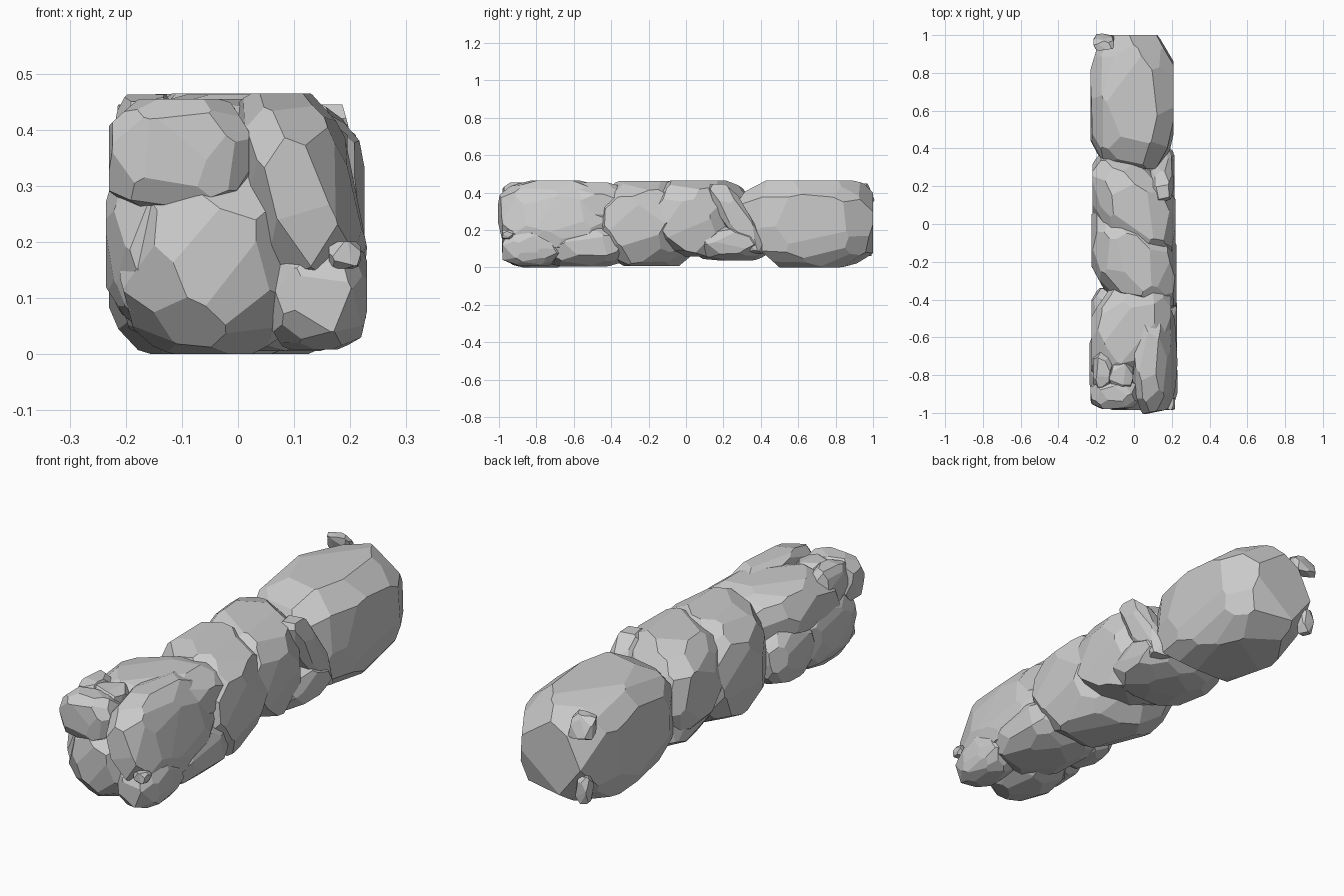
import bpy, bmesh, math, random
from mathutils import Vector

cube = bpy.data.objects.get("Cube")
if cube:
    bpy.data.objects.remove(cube, do_unlink=True)

stone = bpy.data.materials.new("grey_stone")
stone.use_nodes = True
GREY = (0.6, 0.6, 0.6, 1)
stone.diffuse_color = GREY
stone.node_tree.nodes["Principled BSDF"].inputs["Base Color"].default_value = GREY


def rock(name, centre, half, lean=(0, 0, 0), cuts=44, power=2.7, seed=1, chips=()):
    """Chip a block down to a rounded boulder with flat facets.
    lean slides y along x, y along z and x along z, for slanted seams;
    chips are extra (direction, depth) cuts for larger bevels."""
    rng = random.Random(seed)
    bm = bmesh.new()
    bmesh.ops.create_cube(bm, size=2)
    q = power / (power - 1)
    turn = rng.uniform(0, math.tau)
    planes = [(Vector(d).normalized(), depth) for d, depth in chips]
    for i in range(cuts):
        # evenly spread, jittered chip directions
        z = 1 - (2 * i + 1) / cuts
        r = math.sqrt(1 - z * z)
        a = turn + i * math.pi * (3 - math.sqrt(5))
        n = Vector((r * math.cos(a), r * math.sin(a), z))
        n += Vector([rng.uniform(-0.2, 0.2) for _ in range(3)])
        n.normalize()
        planes.append((n, sum(abs(c) ** q for c in n) ** (1 / q)))
    for n, depth in planes:
        cut = bmesh.ops.bisect_plane(
            bm, geom=bm.verts[:] + bm.edges[:] + bm.faces[:],
            plane_co=n * depth, plane_no=n, clear_outer=True)
        rim = [e for e in cut["geom_cut"] if isinstance(e, bmesh.types.BMEdge)]
        if len(rim) > 2:
            bmesh.ops.holes_fill(bm, edges=rim, sides=0)
    for v in bm.verts:
        x, y, z = (c * h for c, h in zip(v.co, half))
        y += lean[0] * x + lean[1] * z
        v.co = Vector((x + lean[2] * z, y, z)) + Vector(centre)
    bmesh.ops.recalc_face_normals(bm, faces=bm.faces[:])
    mesh = bpy.data.meshes.new(name)
    bm.to_mesh(mesh)
    bm.free()
    mesh.materials.append(stone)
    ob = bpy.data.objects.new(name, mesh)
    bpy.context.collection.objects.link(ob)
    return ob


# Back end: one large boulder with two pebbles on its end
rock("back_boulder", (-0.01, 0.645, 0.232), (0.22, 0.355, 0.232), seed=4, power=3.0,
     chips=[((0, -0.81, -0.59), 0.92)])
rock("back_upper_pebble", (-0.16, 0.962, 0.4), (0.055, 0.03, 0.048), (0, -0.4, 0), cuts=16, seed=5)
rock("back_lower_pebble", (-0.17, 0.965, 0.12), (0.03, 0.03, 0.06), cuts=16, seed=6)

# Middle: two slanted boulders, an underlying slab and a side wedge
rock("middle_boulder", (0, 0.1, 0.262), (0.22, 0.23, 0.203), (-0.48, -0.1, 0), seed=7)
rock("middle_slab", (0.01, 0.235, 0.135), (0.205, 0.22, 0.098), seed=8, power=2.5)
rock("side_wedge", (0.145, 0.27, 0.26), (0.063, 0.08, 0.185), (0, -0.58, 0), cuts=26, seed=9)
rock("slanted_boulder", (0, -0.195, 0.235), (0.225, 0.24, 0.228), (-0.38, 0, 0), seed=10)

# Front end: long stones above and rounded stones below
rock("upper_left_stone", (-0.015, -0.55, 0.325), (0.21, 0.25, 0.13), (0.4, 0, 0), seed=11)
rock("upper_right_stone", (0.112, -0.71, 0.28), (0.1, 0.285, 0.185), (0.2, 0, -0.2), seed=12)
rock("lower_right_stone", (0.05, -0.53, 0.118), (0.178, 0.23, 0.112), (0, 0.15, 0), seed=13)
rock("lower_left_stone", (-0.13, -0.5, 0.18), (0.095, 0.16, 0.125), seed=14)
rock("front_left_stone", (-0.135, -0.74, 0.2), (0.1, 0.2, 0.15), seed=15)
rock("front_base_stone", (-0.045, -0.78, 0.175), (0.165, 0.205, 0.175), seed=16, power=2.5)
rock("front_corner_stone", (0.14, -0.83, 0.105), (0.09, 0.15, 0.097), seed=17)
rock("front_upper_stone", (-0.105, -0.9, 0.355), (0.125, 0.08, 0.1), cuts=32, seed=18)
rock("top_cobble_outer", (-0.165, -0.78, 0.375), (0.052, 0.1, 0.088), cuts=24, seed=19)
rock("top_cobble_inner", (-0.07, -0.8, 0.37), (0.065, 0.09, 0.085), cuts=24, seed=20)
rock("front_pebble", (0.19, -0.955, 0.177), (0.028, 0.03, 0.024), cuts=16, seed=21)
